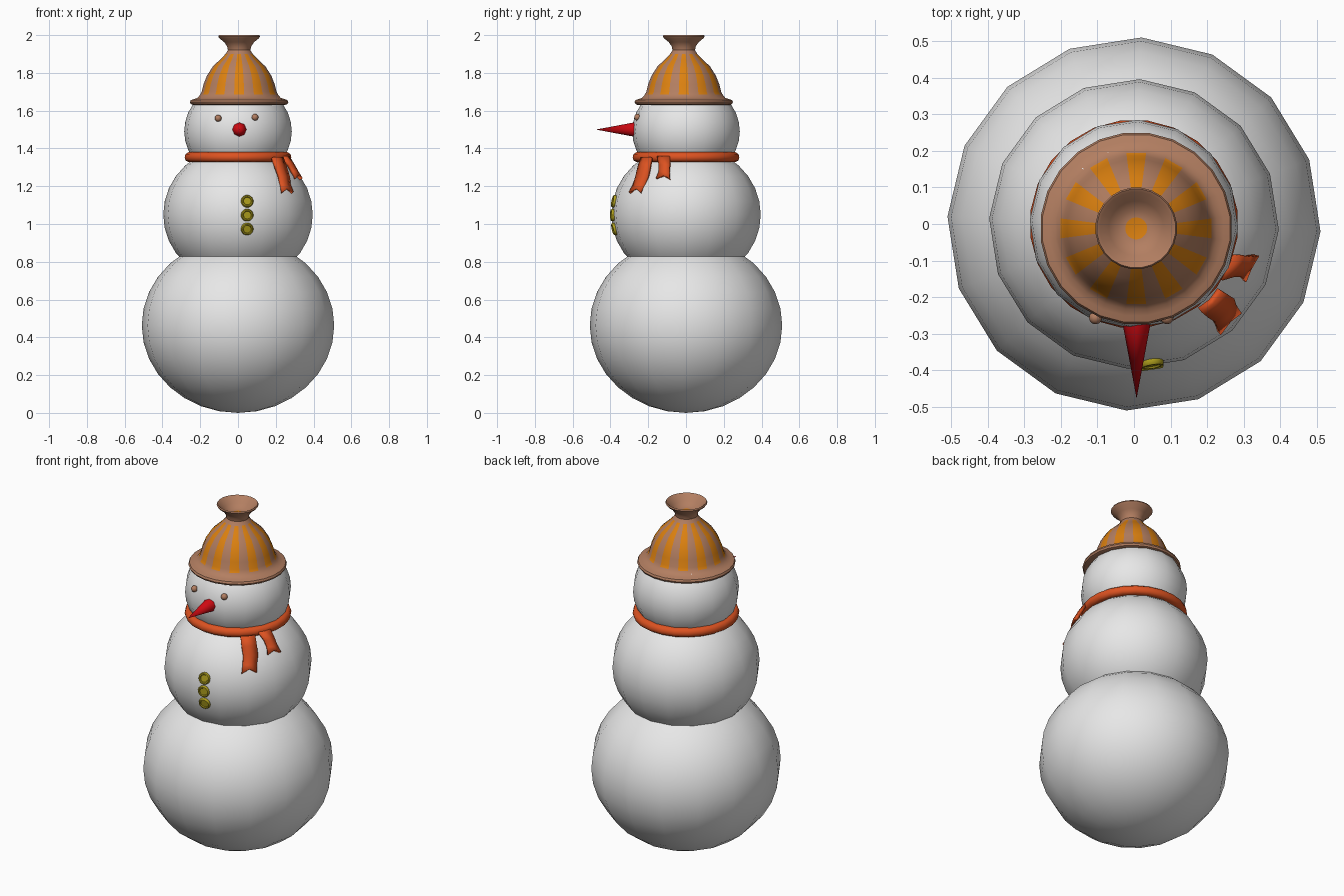
import bpy, bmesh, math
from mathutils import Vector, Matrix

if "Cube" in bpy.data.objects:
    bpy.data.objects.remove(bpy.data.objects["Cube"])


def material(name, rgb):
    m = bpy.data.materials.new(name)
    m.diffuse_color = (*rgb, 1)
    m.use_nodes = True
    m.node_tree.nodes["Principled BSDF"].inputs["Base Color"].default_value = m.diffuse_color
    return m


WHITE = material("snow_white", (0.8, 0.8, 0.8))
BROWN = material("warm_brown", (0.45, 0.21, 0.12))
ORANGE = material("stripe_orange", (0.72, 0.22, 0.005))
SCARF = material("scarf_orange_red", (0.72, 0.085, 0.015))
RED = material("nose_red", (0.62, 0.003, 0.006))
GOLD = material("button_gold", (0.42, 0.34, 0.012))


def finish(bm, name, mats, angle=40):
    bmesh.ops.recalc_face_normals(bm, faces=bm.faces)
    mesh = bpy.data.meshes.new(name)
    bm.to_mesh(mesh)
    bm.free()
    for m in mats:
        mesh.materials.append(m)
    ob = bpy.data.objects.new(name, mesh)
    bpy.context.collection.objects.link(ob)
    bpy.ops.object.select_all(action='DESELECT')
    ob.select_set(True)
    bpy.context.view_layer.objects.active = ob
    bpy.ops.object.shade_smooth_by_angle(angle=math.radians(angle))
    return ob


def ball(name, loc, radii, mat, seg=16, rings=16, turn=0):
    bm = bmesh.new()
    bmesh.ops.create_uvsphere(bm, u_segments=seg, v_segments=rings, radius=1)
    bm.transform(Matrix.Translation(loc) @ Matrix.Diagonal((*radii, 1))
                 @ Matrix.Rotation(math.radians(turn), 4, 'Z'))
    return finish(bm, name, [mat])


def lathe(name, profile, seg, mats, matrix, closed=False, rule=None, angle=40):
    """Spin (radius, height) points about z; rule(row, column) gives the material."""
    bm = bmesh.new()
    rings = []
    for r, z in profile:
        rings.append([bm.verts.new((r * math.cos(2 * math.pi * (i - 0.5) / seg),
                                    r * math.sin(2 * math.pi * (i - 0.5) / seg), z))
                      for i in range(seg)])
    rows = len(rings) if closed else len(rings) - 1
    for k in range(rows):
        a, b = rings[k], rings[(k + 1) % len(rings)]
        for i in range(seg):
            j = (i + 1) % seg
            f = bm.faces.new((a[i], a[j], b[j], b[i]))
            f.material_index = rule(k, i) if rule else 0
    if not closed:
        bm.faces.new(rings[0])
        cap = bm.faces.new(rings[-1])
        cap.material_index = len(mats) - 1
    bm.transform(matrix)
    return finish(bm, name, mats, angle)


# Three snowballs
ball("lower_body", (0, 0, 0.463), (0.51, 0.51, 0.463), WHITE, turn=-2.3)
ball("middle_body", (0, 0, 1.05), (0.396, 0.396, 0.366), WHITE, turn=-2.3)
ball("head", (0, 0, 1.49), (0.285, 0.285, 0.262), WHITE, turn=-2.3)

# Eyes
for side, x, z in (("left", -0.105, 1.56), ("right", 0.09, 1.565)):
    ball(side + "_eye", (x, -0.256, z), (0.018,) * 3, BROWN, 12, 8)

# Nose: cone pointing forwards
bm = bmesh.new()
bmesh.ops.create_cone(bm, cap_ends=True, segments=8, radius1=0.041, radius2=0, depth=0.22)
bm.transform(Matrix.Translation((0.007, -0.367, 1.5)) @ Matrix.Rotation(math.radians(90), 4, 'X'))
finish(bm, "nose", [RED], 50)

# Hat: rolled brim, striped crown, flared top with a hollow
hat = [(0.2, 1.64), (0.245, 1.63), (0.258, 1.635), (0.263, 1.645), (0.258, 1.656),
       (0.24, 1.662), (0.222, 1.668), (0.208, 1.685), (0.2, 1.70), (0.19, 1.74),
       (0.172, 1.785), (0.14, 1.835), (0.1, 1.872), (0.073, 1.9), (0.06, 1.92),
       (0.064, 1.94), (0.08, 1.963), (0.105, 1.983), (0.112, 1.993), (0.108, 2.0),
       (0.1, 1.995), (0.075, 1.965), (0.05, 1.947), (0.03, 1.942)]
lathe("hat", hat, 24, [BROWN, ORANGE], Matrix.Translation((0.006, -0.012, 0)),
      rule=lambda k, i: int(7 <= k <= 12 and i % 2 == 0))

# Scarf ring
ring = [(0.225, 1.335), (0.265, 1.328), (0.28, 1.337), (0.285, 1.353),
        (0.28, 1.37), (0.265, 1.38), (0.225, 1.375)]
lathe("scarf_ring", ring, 24, [SCARF], Matrix.Identity(4), closed=True, angle=60)


# Scarf tails: strips of left/right edge points with a notched end
def tail(name, rows, notch):
    bm = bmesh.new()
    grid = []
    for n, (l, r, z) in enumerate(rows):
        a, b = Vector((*l, z)), Vector((*r, z))
        m = (a + b) / 2
        m.x *= 1.02
        m.y *= 1.02
        if n == len(rows) - 1:
            m = m.lerp(grid[-1][1].co, notch)
        grid.append([bm.verts.new(p) for p in (a, m, b)])
    for a, b in zip(grid, grid[1:]):
        for c in (0, 1):
            bm.faces.new((a[c], b[c], b[c + 1], a[c + 1]))
    ob = finish(bm, name, [SCARF])
    mod = ob.modifiers.new("thickness", 'SOLIDIFY')
    mod.thickness = 0.018
    mod.offset = 0


tail("long_scarf_tail", [((0.18, -0.235), (0.235, -0.18), 1.35),
                         ((0.198, -0.25), (0.252, -0.19), 1.30),
                         ((0.217, -0.262), (0.267, -0.2), 1.25),
                         ((0.222, -0.275), (0.272, -0.217), 1.205),
                         ((0.232, -0.298), (0.288, -0.24), 1.165)], 0.5)
tail("short_scarf_tail", [((0.235, -0.15), (0.265, -0.085), 1.355),
                          ((0.268, -0.14), (0.293, -0.085), 1.31),
                          ((0.287, -0.14), (0.312, -0.088), 1.275),
                          ((0.3, -0.155), (0.335, -0.085), 1.238)], 0.5)

# Buttons: raised rims around a sunken centre, set on the front facet
rim = [(0.03, -0.012), (0.033, -0.004), (0.033, 0.006), (0.029, 0.012),
       (0.023, 0.012), (0.02, 0.007), (0.006, 0.007)]
for n, z in enumerate((1.12, 1.047, 0.974)):
    k = math.sqrt(1 - ((z - 1.05) / 0.366) ** 2)
    y = -(0.3885 * k - 0.156 * 0.048) / 0.988
    normal = Vector((0.156, -0.988, (z - 1.05) * 2.9))
    place = Matrix.Translation((0.048, y, z)) @ normal.to_track_quat('Z', 'Y').to_matrix().to_4x4()
    lathe("button_%d" % (n + 1), rim, 16, [GOLD], place)
